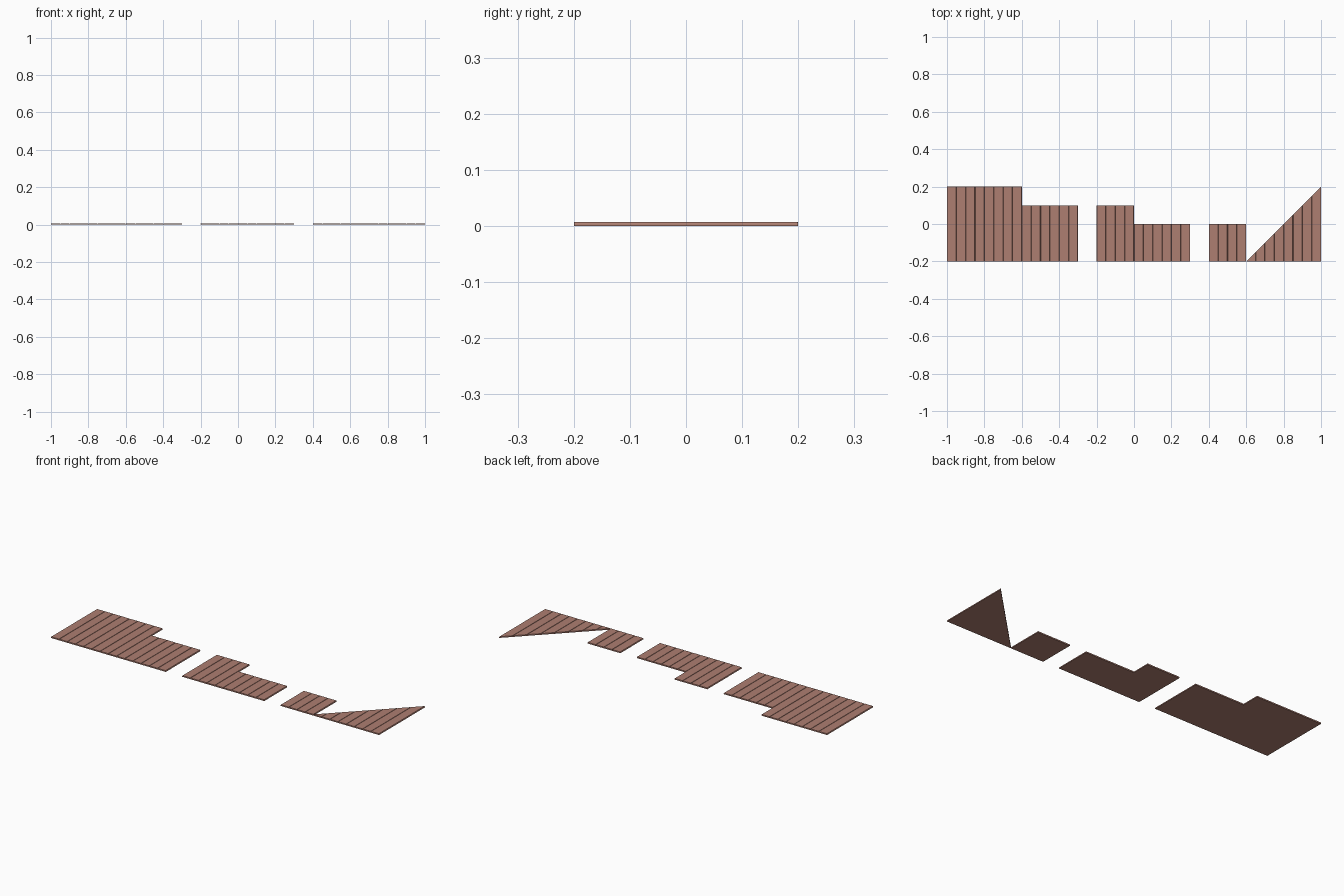
import bpy, bmesh

if "Cube" in bpy.data.objects:
    bpy.data.objects.remove(bpy.data.objects["Cube"])

W, H = 0.05, 0.007      # plank pitch and thickness
GAP = 0.0015            # chamfer width of the groove between planks
FRONT = -0.2

mat = bpy.data.materials.new("red_wood")
mat.diffuse_color = (0.42, 0.21, 0.165, 1)
mat.use_nodes = True
mat.node_tree.nodes["Principled BSDF"].inputs["Base Color"].default_value = mat.diffuse_color


def planks(name, x0, count, back):
    """Row of chamfered planks; back(x) gives the rear end of the plank."""
    bm = bmesh.new()
    for i in range(count):
        a, b = x0 + i * W, x0 + (i + 1) * W
        # cross-section with chamfered top edges
        prof = [(a, 0), (b, 0), (b, H * 0.4), (b - GAP, H), (a + GAP, H), (a, H * 0.4)]
        f = [bm.verts.new((x, FRONT, z)) for x, z in prof]
        r = [bm.verts.new((x, back(x), z)) for x, z in prof]
        bm.faces.new(f)
        bm.faces.new(r[::-1])
        n = len(prof)
        for k in range(n):
            j = (k + 1) % n
            bm.faces.new((f[j], f[k], r[k], r[j]))
    # close the point of diagonal rows
    bmesh.ops.remove_doubles(bm, verts=bm.verts, dist=1e-6)
    bmesh.ops.dissolve_degenerate(bm, dist=1e-6, edges=bm.edges)
    bmesh.ops.recalc_face_normals(bm, faces=bm.faces)
    me = bpy.data.meshes.new(name)
    bm.to_mesh(me)
    bm.free()
    me.materials.append(mat)
    ob = bpy.data.objects.new(name, me)
    bpy.context.collection.objects.link(ob)


# rectangular floor pieces: name, start x, plank count, rear y
for name, x0, n, y in [("floor_full", -1.0, 8, 0.2),
                       ("floor_three_quarter_wide", -0.6, 6, 0.1),
                       ("floor_three_quarter_small", -0.2, 4, 0.1),
                       ("floor_half_wide", 0.0, 6, 0.0),
                       ("floor_half_small", 0.4, 4, 0.0)]:
    planks(name, x0, n, lambda x, y=y: y)

# triangular floor piece with a diagonal rear edge
planks("floor_triangle", 0.6, 8, lambda x: FRONT + (x - 0.6))
